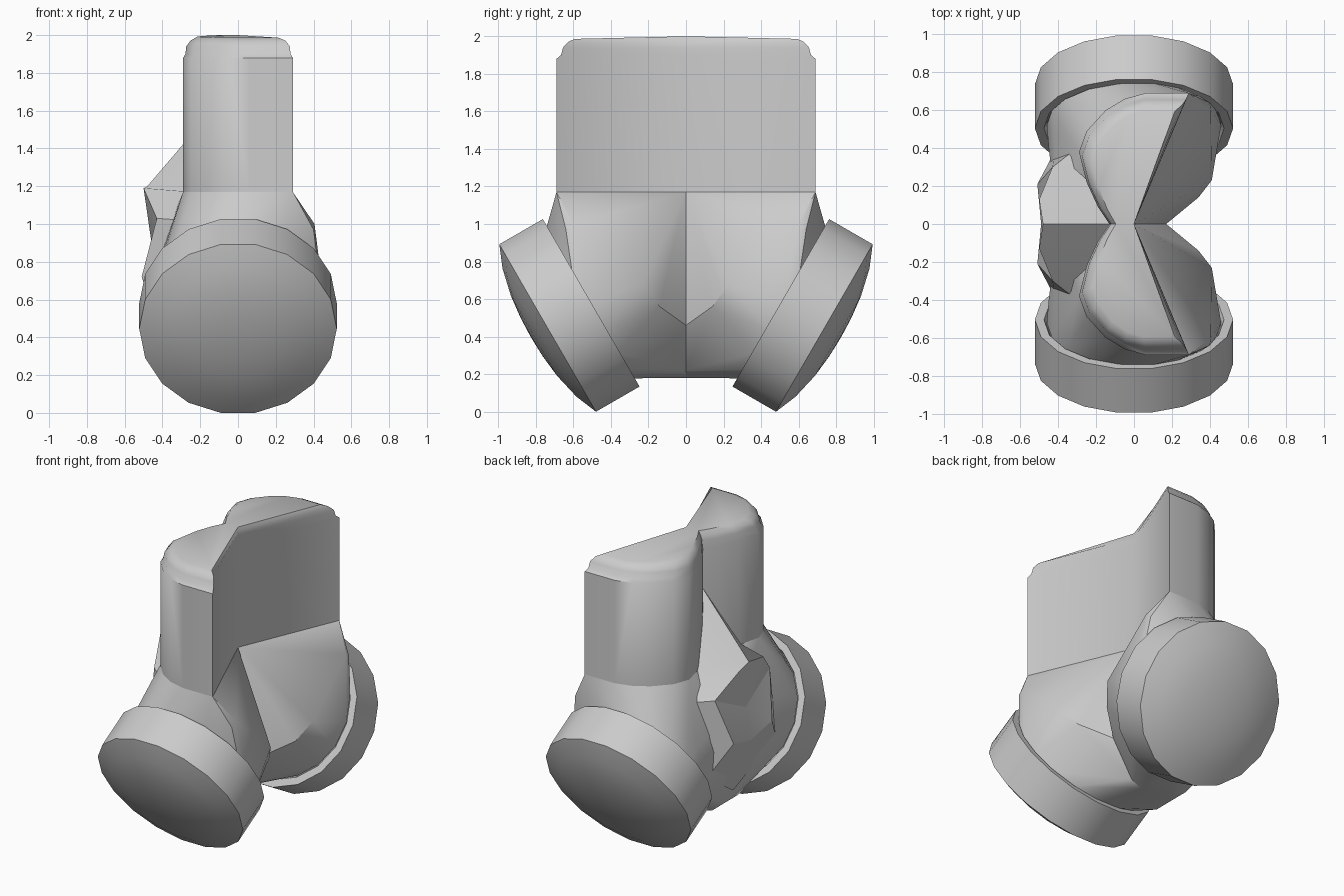
import bpy, bmesh, math
from mathutils import Vector

if "Cube" in bpy.data.objects:
    bpy.data.objects.remove(bpy.data.objects["Cube"])

AXIS = Vector((0, math.cos(math.radians(30)), -0.5))    # outward tilt of the +y disc
UP = Vector((0, 0.5, math.cos(math.radians(30))))       # "up" within the disc plane
HUB = Vector((0, 0.505, 0.58))                          # centre of the disc inner face


def ring(radius, depth, n=18):
    """Circle of points round the tilted disc axis."""
    c = HUB + AXIS * depth
    return [c + Vector((1, 0, 0)) * radius * math.cos(2 * math.pi * i / n)
            + UP * radius * math.sin(2 * math.pi * i / n) for i in range(n)]


def finish(name, bm, angle=40):
    """Turn a +y half into an object mirrored across y = 0."""
    bmesh.ops.recalc_face_normals(bm, faces=bm.faces)
    mid = [f for f in bm.faces if all(abs(v.co.y) < 1e-5 for v in f.verts)]
    bmesh.ops.delete(bm, geom=mid, context='FACES')
    me = bpy.data.meshes.new(name)
    bm.to_mesh(me)
    bm.free()
    ob = bpy.data.objects.new(name, me)
    bpy.context.collection.objects.link(ob)
    m = ob.modifiers.new("mirror", 'MIRROR')
    m.use_axis = (False, True, False)
    bpy.ops.object.select_all(action='DESELECT')
    ob.select_set(True)
    bpy.context.view_layer.objects.active = ob
    bpy.ops.object.modifier_apply(modifier=m.name)
    bpy.ops.object.shade_smooth_by_angle(angle=math.radians(angle))
    return ob


def loft(name, rings, tip=None, angle=40):
    """Skin stacked rings, close the first, close the last with a face or a tip."""
    bm = bmesh.new()
    rows = [[bm.verts.new(p) for p in r] for r in rings]
    n = len(rows[0])
    for a, b in zip(rows, rows[1:]):
        for i in range(n):
            j = (i + 1) % n
            bm.faces.new((a[i], a[j], b[j], b[i]))
    bm.faces.new(rows[0])
    if tip is None:
        bm.faces.new(rows[-1])
    else:
        t = bm.verts.new(tip)
        for i in range(n):
            bm.faces.new((rows[-1][i], rows[-1][(i + 1) % n], t))
    return finish(name, bm, angle)


# Upper columns: half-leaf section with a stepped, rounded top edge
LOBE = [(0.0, 0), (0.29, 0.69), (0.06, 0.69), (-0.05, 0.66), (-0.15, 0.60),
        (-0.25, 0.49), (-0.29, 0.38), (-0.25, 0.22), (-0.19, 0.09), (-0.13, 0)]
LEVELS = [(1.16, 1, 1), (1.88, 1, 1), (1.90, 0.96, 0.965),
          (1.94, 0.945, 0.95), (1.97, 0.87, 0.91)]
loft("upper_column",
     [[(x * sx, y * sy, z) for x, y in LOBE] for z, sx, sy in LEVELS]
     + [[(x * 0.74, y * 0.86, 2.0 - 0.02 * abs(y)) for x, y in LOBE]], angle=48)

# Body: hull from the column base to the tilted neck, narrow waist and chin
pts = [Vector((x, y, 1.17)) for x, y in LOBE]
pts += ring(0.46, 0.02)
pts += [p for p in ring(0.45, -0.12) if p.x < -0.1]
pts += [Vector(p) for p in [
    (0.17, 0, 0.46), (0.05, 0, 0.29), (0.02, 0, 0.22), (-0.05, 0, 0.18),
    (-0.30, 0, 0.18), (-0.05, 0.14, 0.18), (-0.30, 0.14, 0.18),
    (-0.40, 0, 0.45), (-0.40, 0, 0.9), (0.34, 0.14, 0.56),
    (0.41, 0.23, 0.68), (0.405, 0.60, 1.0), (0.40, 0.64, 0.97)]]
bm = bmesh.new()
for p in pts:
    bm.verts.new(p)
bmesh.ops.convex_hull(bm, input=bm.verts)
bmesh.ops.delete(bm, geom=[v for v in bm.verts if not v.link_faces], context='VERTS')
finish("body", bm, 28)

# Nose: pointed ridge rising between the columns, with a dished six-sided pad
pad = [(-0.48, 0, 1.2), (-0.50, 0.13, 1.19), (-0.43, 0.30, 1.03),
       (-0.51, 0.21, 0.72), (-0.49, 0, 0.66)]
base = [(-0.13, 0, 1.61), (-0.25, 0.24, 1.17), (-0.29, 0.41, 1.02),
        (-0.42, 0.38, 0.52), (-0.36, 0, 0.28)]
bm = bmesh.new()
pv = [bm.verts.new(p) for p in pad]
bv = [bm.verts.new(p) for p in base]
cv = bm.verts.new((-0.455, 0, 0.88))
for i in range(4):
    bm.faces.new((pv[i], pv[i + 1], cv))
    bm.faces.new((pv[i], bv[i], bv[i + 1], pv[i + 1]))
finish("nose_ridge", bm, 28)

# Side discs: short drums with a lip round the neck and a shallow dome
loft("side_disc",
     [ring(0.46, 0.03), ring(0.475, 0.0), ring(0.523, 0.0), ring(0.523, 0.268),
      ring(0.40, 0.318), ring(0.25, 0.352), ring(0.12, 0.366)],
     HUB + AXIS * 0.37)
